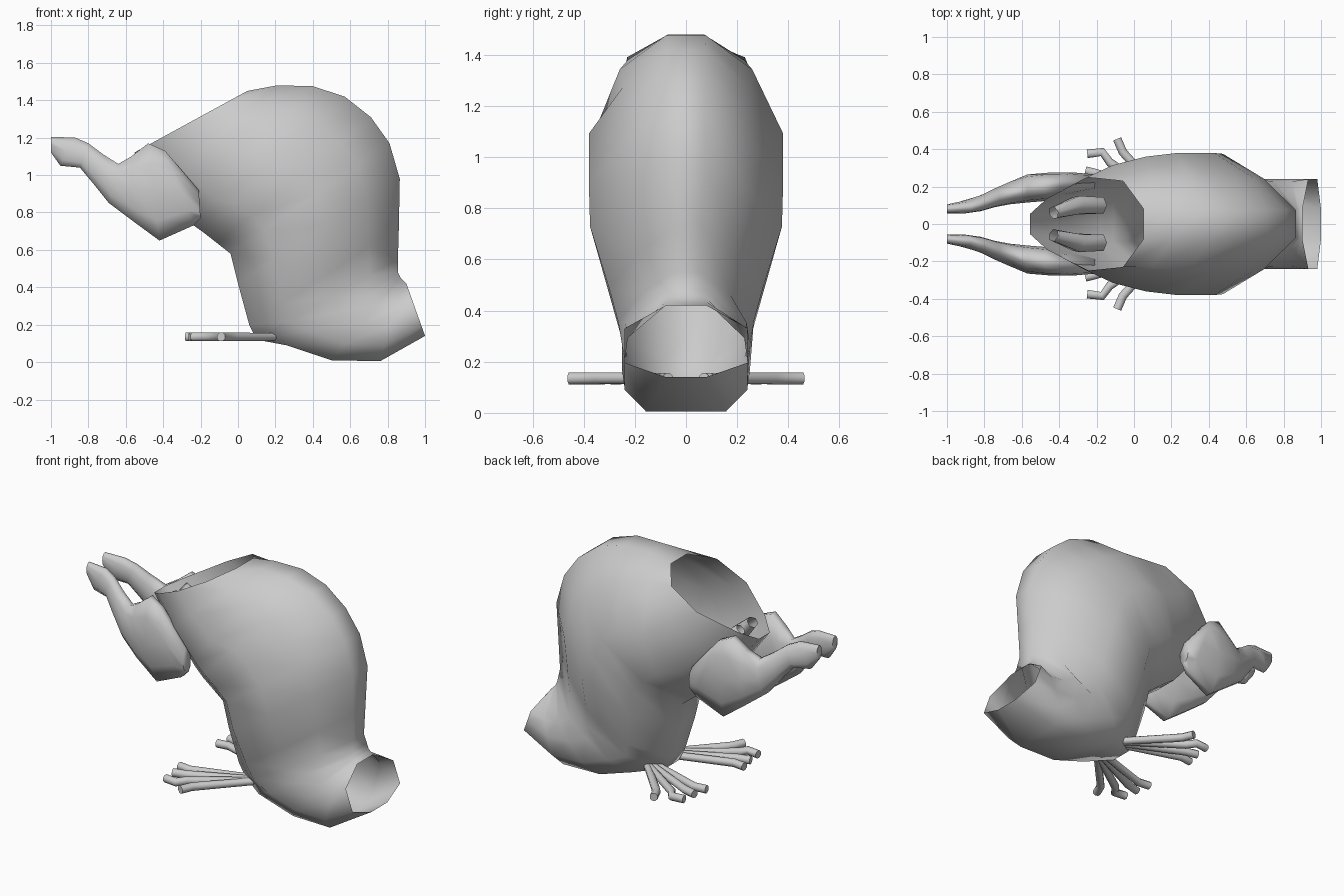
import bpy, bmesh, math
from mathutils import Vector

cube = bpy.data.objects.get("Cube")
if cube:
    bpy.data.objects.remove(cube, do_unlink=True)

grey = bpy.data.materials.new("plain_grey")
grey.use_nodes = True
grey.diffuse_color = (0.6, 0.6, 0.6, 1)
grey.node_tree.nodes["Principled BSDF"].inputs["Base Color"].default_value = (0.6, 0.6, 0.6, 1)


def loft(name, rings, caps=()):
    """Skin a list of point rings, optionally closing the first (0) or last (-1)."""
    bm = bmesh.new()
    loops = [[bm.verts.new(p) for p in ring] for ring in rings]
    n = len(loops[0])
    for a, b in zip(loops, loops[1:]):
        for i in range(n):
            j = (i + 1) % n
            bm.faces.new((a[i], a[j], b[j], b[i]))
    for c in caps:
        bm.faces.new(loops[c])
    bmesh.ops.recalc_face_normals(bm, faces=bm.faces)
    mesh = bpy.data.meshes.new(name)
    bm.to_mesh(mesh)
    bm.free()
    obj = bpy.data.objects.new(name, mesh)
    bpy.context.collection.objects.link(obj)
    mesh.materials.append(grey)
    bpy.ops.object.select_all(action="DESELECT")
    obj.select_set(True)
    bpy.context.view_layer.objects.active = obj
    bpy.ops.object.shade_smooth_by_angle(angle=math.radians(80))


def section(top, bottom, y, half, shape):
    """Closed ring between two points of the side outline."""
    pts = []
    for side, order in ((1, shape), (-1, shape[::-1])):
        for t, w in order:
            p = Vector((top[0], 0, top[1])).lerp(Vector((bottom[0], 0, bottom[1])), t)
            p.y = y + side * half * w
            pts.append(p)
    return pts


def tube(name, path, radii, caps=(0, -1), sides=8):
    path = [Vector(p) for p in path]
    rings = []
    for i, p in enumerate(path):
        d = path[min(i + 1, len(path) - 1)] - path[max(i - 1, 0)]
        u = d.cross(Vector((0, 0, 1))).normalized()
        v = u.cross(d).normalized()
        rings.append([p + radii[i] * (u * math.cos(a) + v * math.sin(a))
                      for a in (math.tau * (k + .5) / sides for k in range(sides))])
    loft(name, rings, caps)


# Cross-section shapes: place between back and belly, share of half width
neck = [(0, .33), (.18, .92), (.5, 1), (.85, .55), (1, .22)]
shoulder = [(0, .22), (.18, .72), (.52, 1), (.82, .7), (1, .22)]
trunk = [(0, .2), (.2, .65), (.45, 1), (.78, .86), (1, .25)]
rump = [(0, .33), (.33, .95), (.55, 1), (.8, 1), (1, .65)]
rim = [(0, .33), (.32, 1), (.55, 1), (.8, 1), (1, .33)]

# Body: back point, belly point, half width, shape; open at neck and tail
body = [
    ((.05, 1.45), (-.555, 1.12), .25, neck),
    ((.21, 1.48), (-.41, .93), .315, shoulder),
    ((.40, 1.475), (-.25, .74), .36, shoulder),
    ((.57, 1.42), (-.18, .69), .38, trunk),
    ((.71, 1.31), (-.11, .635), .38, trunk),
    ((.81, 1.17), (-.04, .58), .38, trunk),
    ((.865, .98), (0, .42), .375, trunk),
    ((.86, .72), (.06, .2), .3, trunk),
    ((.855, .55), (.1, .12), .265, trunk),
    ((.855, .48), (.26, .09), .25, rump),
    ((.87, .45), (.5, .01), .24, rump),
    ((.885, .435), (.76, .005), .24, rump),
    ((.9, .42), (1.0, .14), .24, rim),
]
loft("body", [section(b, f, 0, w, s) for b, f, w, s in body])

# Arms: upper point, lower point, side offset, half thickness
arm = [
    ((-.21, .92), (-.2, .77), .225, .04),
    ((-.39, 1.13), (-.24, .73), .215, .06),
    ((-.48, 1.17), (-.42, .65), .2, .075),
    ((-.57, 1.1), (-.57, .76), .19, .075),
    ((-.64, 1.06), (-.69, .85), .165, .06),
    ((-.72, 1.11), (-.77, .95), .14, .05),
    ((-.8, 1.17), (-.845, 1.04), .11, .042),
    ((-.87, 1.2), (-.95, 1.05), .09, .034),
    ((-1, 1.205), (-1, 1.12), .08, .025),
]
arm_shape = [(0, .3), (.2, .85), (.5, 1), (.8, .85), (1, .3)]

# Toes: root, knuckles, tip on the ground plan
toes = [
    [(.19, .12), (-.02, .34), (-.06, .385), (-.09, .455)],
    [(.19, .11), (-.13, .33), (-.17, .385), (-.25, .375)],
    [(.19, .09), (-.18, .265), (-.26, .285)],
    [(.19, .07), (-.2, .2), (-.28, .19)],
]
for side, label in ((1, "back"), (-1, "front")):
    loft(label + "_arm", [section(t, b, side * y, h, arm_shape) for t, b, y, h in arm], (0, -1))
    # Open arm stump inside the neck
    tube(label + "_shoulder_stump",
         [(-.18, side * .1, .9), (-.3, side * .1, 1.02), (-.43, side * .06, 1.15)],
         (.05, .055, .035), (), 6)
    for i, plan in enumerate(toes):
        path = [(x, side * y, .135) for x, y in plan]
        tube(f"{label}_toe_{i + 1}", path, [.022] + [.025] * (len(path) - 1))
